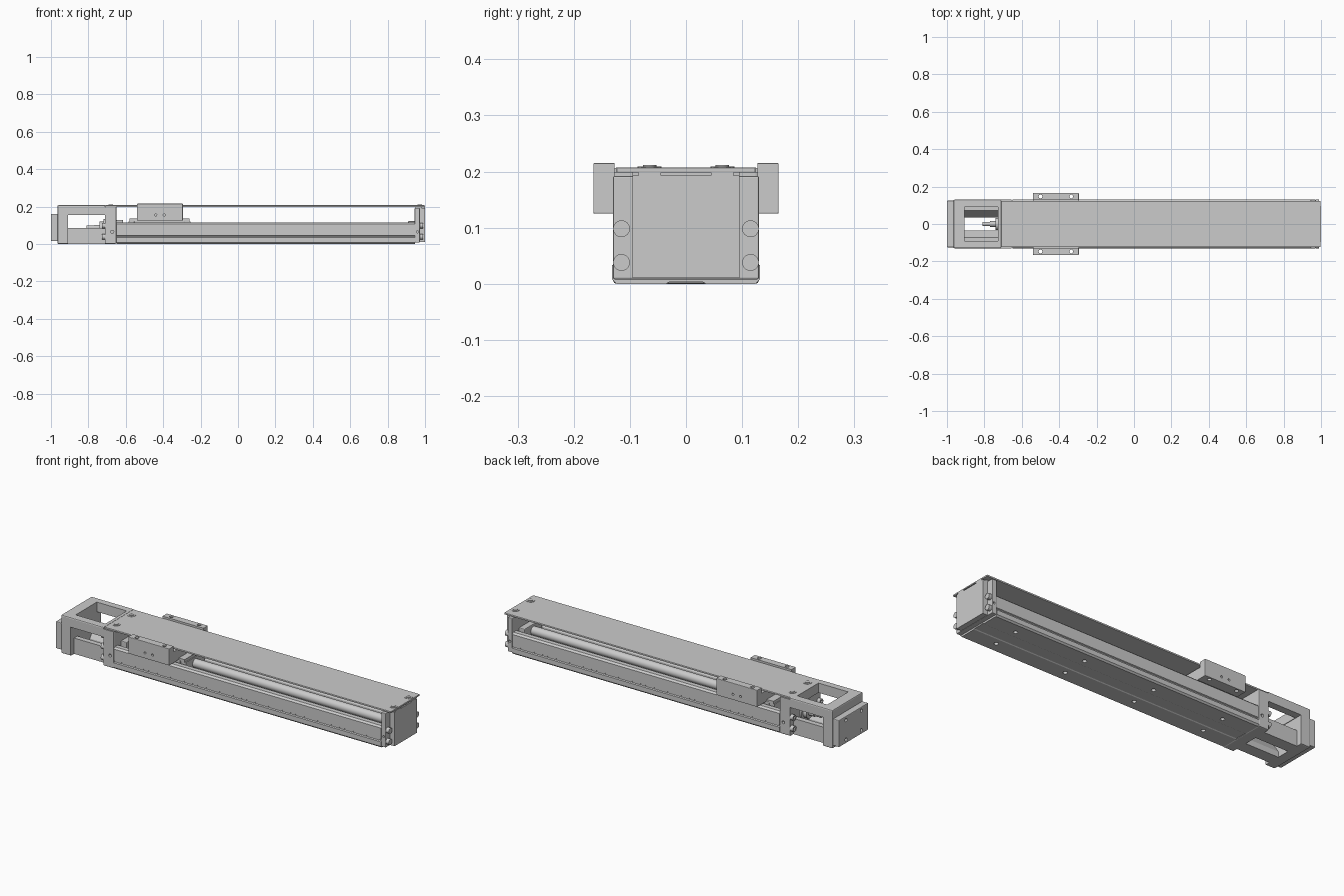
import bpy, bmesh, math
from mathutils import Vector, Matrix

if "Cube" in bpy.data.objects:
    bpy.data.objects.remove(bpy.data.objects["Cube"])


def make(name, bm):
    bmesh.ops.recalc_face_normals(bm, faces=bm.faces)
    me = bpy.data.meshes.new(name)
    bm.to_mesh(me)
    bm.free()
    ob = bpy.data.objects.new(name, me)
    bpy.context.collection.objects.link(ob)
    return ob


def activate(ob):
    bpy.ops.object.select_all(action='DESELECT')
    ob.select_set(True)
    bpy.context.view_layer.objects.active = ob


def apply_mod(ob, mod):
    activate(ob)
    bpy.ops.object.modifier_apply(modifier=mod.name)


def box(name, x, y, z, bevel=0):
    bm = bmesh.new()
    bmesh.ops.create_cube(bm, size=1)
    for v in bm.verts:
        v.co = Vector((r[0] + (c + .5) * (r[1] - r[0]) for r, c in zip((x, y, z), v.co)))
    ob = make(name, bm)
    if bevel:
        m = ob.modifiers.new("bevel", 'BEVEL')
        m.width, m.segments = bevel, 2
        apply_mod(ob, m)
    return ob


def cyl(name, axis, c, r, length, sides=32):
    bm = bmesh.new()
    bmesh.ops.create_cone(bm, cap_ends=True, segments=sides, radius1=r, radius2=r, depth=length)
    rot = {'X': Matrix.Rotation(math.pi / 2, 4, 'Y'), 'Y': Matrix.Rotation(math.pi / 2, 4, 'X'),
           'Z': Matrix()}[axis]
    bm.transform(Matrix.Translation(c) @ rot)
    ob = make(name, bm)
    activate(ob)
    bpy.ops.object.shade_smooth_by_angle(angle=math.radians(35))
    return ob


def prism(name, pts, x0, x1):
    bm = bmesh.new()
    f = bm.faces.new([bm.verts.new((x0, y, z)) for y, z in pts])
    ext = bmesh.ops.extrude_face_region(bm, geom=[f])['geom']
    bmesh.ops.translate(bm, vec=(x1 - x0, 0, 0),
                        verts=[g for g in ext if isinstance(g, bmesh.types.BMVert)])
    return make(name, bm)


def cut(ob, *cutters):
    for c in cutters:
        m = ob.modifiers.new("cut", 'BOOLEAN')
        m.operation, m.solver, m.object = 'DIFFERENCE', 'EXACT', c
        apply_mod(ob, m)
        bpy.data.objects.remove(c)


def cap_screw(name, x, y, z, d):
    # socket head pointing along d (+1 / -1) on x
    head = cyl(name, 'X', (x + d * .009, y, z), .015, .018, 24)
    cut(head, cyl("socket", 'X', (x + d * .018, y, z), .008, .018, 6))


SC = .087   # height of the screw axis

# U-shaped guide rail with outer slots and inner ball grooves
half = [(.03, .003), (.035, 0), (.124, 0), (.132, .008), (.132, .033), (.125, .036), (.125, .042),
        (.13, .045), (.13, .106), (.121, .115), (.096, .115), (.088, .107), (.088, .09),
        (.094, .08), (.088, .07), (.088, .045), (.08, .037)]
rail = prism("guide_rail", half + [(-y, z) for y, z in reversed(half)], -.65, .945)
for i in range(4):
    for s in (-1, 1):
        hx = -.48 + .42 * i
        cut(rail, cyl("hole", 'Z', (hx, s * .07, .02), .011, .1, 16))

# ball screw and its stepped drive end
cyl("ball_screw", 'X', (.135, 0, SC), .023, 1.62)
cyl("screw_journal", 'X', (-.72, 0, SC), .015, .1)
cyl("drive_shaft", 'X', (-.765, 0, SC), .011, .09, 24)
cyl("lock_collar", 'X', (-.73, 0, SC), .032, .02, 24)
cyl("bearing_cap", 'X', (-.714, 0, SC), .045, .012)

# inner slide block with end caps
block = box("slide_block", (-.555, -.285), (-.085, .085), (.045, .125), .003)
cut(block, cyl("bore", 'X', (-.42, 0, SC), .026, .5))
for n, x0 in (("left", -.585), ("right", -.285)):
    cap = box("slide_end_cap_" + n, (x0, x0 + .03), (-.08, .08), (.045, .12))
    cut(cap, cyl("bore", 'X', (x0, 0, SC), .028, .2))
box("slide_top_plate", (-.58, -.26), (-.083, .083), (.12, .135))

# carriage table straddling the cover
table = box("carriage_table", (-.54, -.295), (-.165, .165), (.125, .215), .002)
cut(table, box("cover_gap", (-.6, -.2), (-.127, .127), (.185, .3)))
for s in (-1, 1):
    for hx in (-.5, -.335):
        cut(table, cyl("hole", 'Z', (hx, s * .147, .17), .01, .2, 20))
    for hx in (-.44, -.395):
        cut(table, cyl("pin_hole", 'Y', (hx, s * .165, .155), .006, .04, 12))

# rubber stops at both ends of travel
box("stop_left", (-.65, -.615), (-.07, .07), (.05, .128), .004)
stop = box("stop_right", (.91, .945), (-.075, .075), (.04, .122), .004)
cut(stop, cyl("bore", 'X', (.93, 0, SC), .03, .2))

# outer end block: thick centre, thin wings, bore for the screw end
wings = box("end_wings", (.945, .972), (-.13, .13), (.008, .192), .003)
core = box("end_core", (.95, 1.0), (-.095, .095), (.01, .199))
for ob in (wings, core):
    cut(ob, cyl("bore", 'X', (.99, 0, SC), .03, .2))
for y0, y1 in ((-.045, .045), (.085, .11), (-.11, -.085)):
    cut(core, box("slot", (.98, 1.1), (y0, y1), (.193, .198)))
cyl("screw_end", 'X', (.965, 0, SC), .013, .05, 24)

# motor bracket carved from one block
br = box("motor_bracket", (-.965, -.65), (-.13, .13), (0, .207), .006)
wx = (-.908, -.71)
cut(br, box("side_window", wx, (-.2, .2), (.085, .155)),
    box("top_window", (-.905, -.727), (-.09, .09), (.12, .3)),
    box("cover_seat", (-.71, -.6), (-.2, .2), (.198, .3)),
    prism("trough", [(-.035, -.05), (.035, -.05), (.035, .03), (.075, .09), (.075, .12),
                     (-.075, .12), (-.075, .09), (-.035, .03)], *wx),
    cyl("motor_bore", 'X', (-.96, 0, SC), .06, .11, 48))
for s in (-1, 1):
    cut(br, box("side_recess", wx, sorted((s * .1, s * .2)), (-.1, .12)),
        cyl("side_hole", 'Y', (-.672, s * .13, .065), .008, .03, 16))
    cut(wings, cyl("side_hole", 'Y', (.96, s * .13, .065), .006, .03, 16))

# motor flange
flange = box("motor_flange", (-1.0, -.963), (-.125, .125), (.015, .16), .004)
cut(flange, cyl("motor_bore", 'X', (-.98, 0, SC), .06, .2, 48))
for s in (-1, 1):
    for z in (.035, .14):
        cut(flange, cyl("hole", 'X', (-1, s * .065, z), .009, .05, 16))

# top cover with button screws
box("top_cover", (-.71, .998), (-.124, .124), (.198, .207), .002)
for x in (-.68, .972):
    for s in (-1, 1):
        cyl("cover_washer", 'Z', (x, s * .065, .2075), .021, .003, 24)
        cyl("cover_screw", 'Z', (x, s * .065, .2085), .012, .006, 24)

# cap screws on both ends
for s in (-1, 1):
    for z in (.038, .098):
        cap_screw("end_screw", .972, s * .115, z, 1)
        cap_screw("bracket_screw", -.71, s * .115, z, -1)
